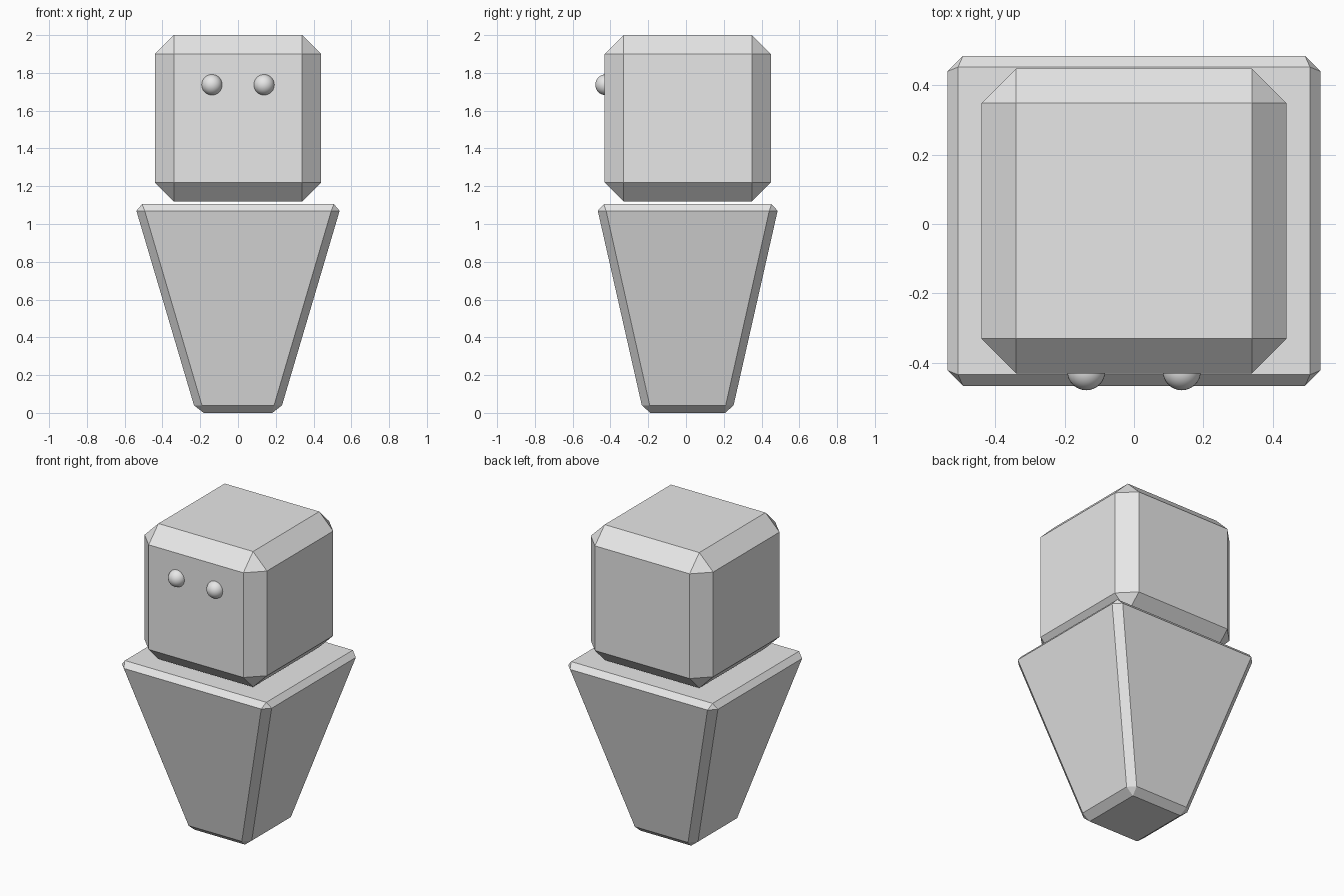
import bpy

default_cube = bpy.data.objects.get("Cube")
if default_cube:
    bpy.data.objects.remove(default_cube, do_unlink=True)

grey = bpy.data.materials.new("light_grey")
grey.use_nodes = True
colour = (0.8, 0.8, 0.8, 1)
grey.diffuse_color = colour
grey.node_tree.nodes["Principled BSDF"].inputs["Base Color"].default_value = colour

MID_Y = 0.009


def rectangle(hx, hy, z):
    return [(sx * hx, sy * hy, z) for sx, sy in ((1, 1), (-1, 1), (-1, -1), (1, -1))]


def cut_rectangle(hx, hy, cut, z):
    # Two points per corner, counter-clockwise from the +x +y corner
    ring = []
    for sx, sy in ((1, 1), (-1, 1), (-1, -1), (1, -1)):
        pair = [(sx * hx, sy * (hy - cut), z), (sx * (hx - cut), sy * hy, z)]
        ring += pair if sx == sy else pair[::-1]
    return ring


def chamfered_block(name, base, lower, upper, top):
    """Block with bevelled edges: rectangular caps, cut-corner rings between."""
    verts = base + lower + upper + top
    low, up, cap = 4, 12, 20
    faces = [(3, 2, 1, 0), tuple(range(cap, cap + 4))]
    for i in range(8):
        j = (i + 1) % 8
        faces.append((low + i, low + j, up + j, up + i))
    for c in range(4):
        n = (c + 1) % 4
        a, b, d = 2 * c, 2 * c + 1, 2 * n
        faces += [(c, low + b, low + a), (cap + c, up + a, up + b),
                  (c, n, low + d, low + b), (cap + n, cap + c, up + b, up + d)]
    mesh = bpy.data.meshes.new(name)
    mesh.from_pydata(verts, [], faces)
    mesh.materials.append(grey)
    obj = bpy.data.objects.new(name, mesh)
    obj.location.y = MID_Y
    bpy.context.collection.objects.link(obj)


# Tapered body
chamfered_block("body",
                rectangle(0.182, 0.198, 0),
                cut_rectangle(0.233, 0.243, 0.042, 0.04),
                cut_rectangle(0.538, 0.476, 0.044, 1.07),
                rectangle(0.508, 0.444, 1.105))

# Floating head
chamfered_block("head",
                rectangle(0.34, 0.34, 1.12),
                cut_rectangle(0.44, 0.44, 0.1, 1.22),
                cut_rectangle(0.44, 0.44, 0.1, 1.9),
                rectangle(0.34, 0.34, 2))

# Eyes
for side, name in ((1, "left_eye"), (-1, "right_eye")):
    bpy.ops.mesh.primitive_uv_sphere_add(segments=32, ring_count=16, radius=0.055,
                                         location=(side * 0.138, -0.425, 1.737))
    eye = bpy.context.object
    eye.name = name
    eye.data.materials.append(grey)
    bpy.ops.object.shade_smooth()
